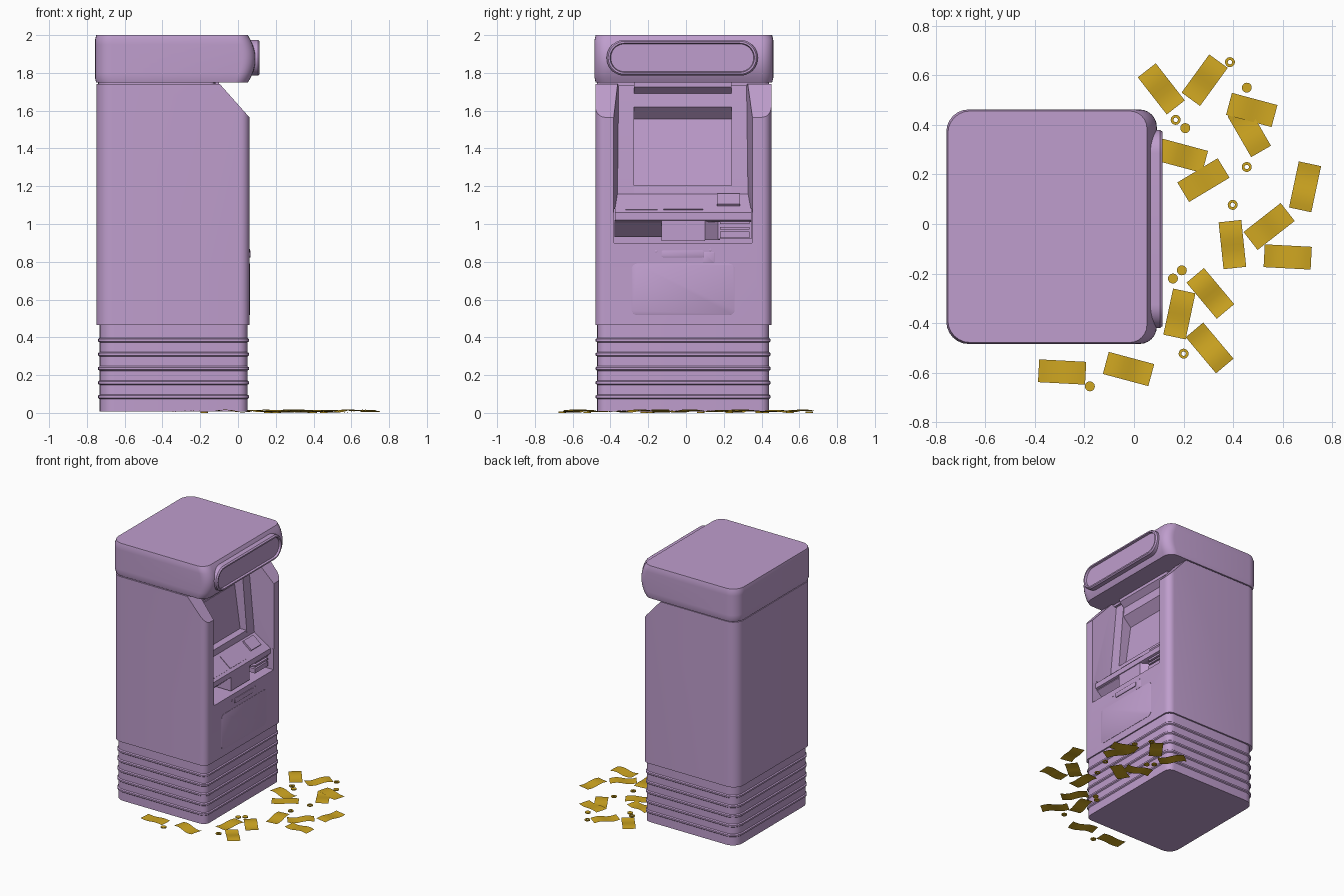
import bpy, bmesh, random
from math import sin, cos, pi, radians
from mathutils import Matrix

if "Cube" in bpy.data.objects:
    bpy.data.objects.remove(bpy.data.objects["Cube"])

random.seed(4)


def material(name, rgb):
    m = bpy.data.materials.new(name)
    m.diffuse_color = (*rgb, 1)
    m.use_nodes = True
    m.node_tree.nodes["Principled BSDF"].inputs["Base Color"].default_value = m.diffuse_color
    return m


PURPLE = material("purple", (0.52, 0.34, 0.61))
GOLD = material("gold", (0.62, 0.38, 0.015))


def smooth(ob, deg=35):
    ob.data.shade_smooth()
    ob.data.set_sharp_from_angle(angle=radians(deg))


def make(name, bm, mat=PURPLE):
    bmesh.ops.recalc_face_normals(bm, faces=bm.faces)
    me = bpy.data.meshes.new(name)
    bm.to_mesh(me)
    bm.free()
    me.materials.append(mat)
    ob = bpy.data.objects.new(name, me)
    bpy.context.collection.objects.link(ob)
    smooth(ob)
    return ob


def loft(name, rings, mat=PURPLE, closed=False):
    """Skin a list of equal-length rings; cap the ends or join them up."""
    bm = bmesh.new()
    vs = [[bm.verts.new(p) for p in r] for r in rings]
    n = len(vs[0])
    for a, b in list(zip(vs, vs[1:])) + ([(vs[-1], vs[0])] if closed else []):
        for i in range(n):
            bm.faces.new((a[i], a[(i + 1) % n], b[(i + 1) % n], b[i]))
    if not closed:
        bm.faces.new(vs[0])
        bm.faces.new(vs[-1])
    return make(name, bm, mat)


def rrect(u0, u1, v0, v1, ra, rb=None, n=6):
    """Rounded rectangle; ra rounds the u1 side, rb the u0 side."""
    rb = ra if rb is None else rb
    pts = []
    corners = ((u1 - ra, v1 - ra, ra), (u0 + rb, v1 - rb, rb),
               (u0 + rb, v0 + rb, rb), (u1 - ra, v0 + ra, ra))
    for k, (cu, cv, r) in enumerate(corners):
        for i in range(n + 1):
            a = (k + i / n) * pi / 2
            pts.append((cu + r * cos(a), cv + r * sin(a)))
    return pts


def plan(z, x0, x1, y0, y1, rf, rb):
    return [(x, y, z) for x, y in rrect(x0, x1, y0, y1, rf, rb)]


def face(x, y0, y1, z0, z1, r, n=6):
    return [(x, y, z) for y, z in rrect(y0, y1, z0, z1, r, n=n)]


def prism(name, prof, y0, y1):
    """Extrude an x,z profile sideways."""
    return loft(name, [[(x, y, z) for x, z in prof] for y in (y0, y1)])


def box(name, x0, x1, y0, y1, z0, z1):
    return prism(name, [(x0, z0), (x1, z0), (x1, z1), (x0, z1)], y0, y1)


def quad(x, y0, y1, z0, z1):
    return [(x, y0, z0), (x, y1, z0), (x, y1, z1), (x, y0, z1)]


def cut(ob, cutters):
    for c in cutters:
        c.hide_render = True
        m = ob.modifiers.new("cut", 'BOOLEAN')
        m.operation, m.solver, m.object = 'DIFFERENCE', 'EXACT', c
        bpy.context.view_layer.objects.active = ob
        bpy.ops.object.modifier_apply(modifier=m.name)
        bpy.data.objects.remove(c)
    smooth(ob)


# ribbed base
rings = []


def base_ring(z, o):
    rings.append(plan(z, -0.733 - o, 0.05 + o, -0.47 - o, 0.44 + o, 0.05 + o, 0.08 + o))


base_ring(0.008, 0)
for z in (0.085, 0.16, 0.235, 0.31, 0.385):
    for dz, o in ((-0.012, 0), (-0.006, 0.008), (0.006, 0.008), (0.012, 0)):
        base_ring(z + dz, o)
base_ring(0.47, 0)
loft("ribbed_base", rings)

# cabinet with recess and sloped cheeks
body = loft("cabinet", [plan(z, -0.75, 0.06, -0.48, 0.452, 0.05, 0.085) for z in (0.465, 1.742)])
cut(body, [
    loft("upper_cutter", [quad(-0.30, -0.335, 0.295, 1.06, 1.8), quad(0.10, -0.388, 0.358, 1.06, 1.8)]),
    box("lower_cutter", -0.15, 0.2, -0.38, 0.35, 0.90, 1.08),
    prism("slope_cutter", [(0.08, 1.5425), (0.08, 1.7675), (-0.12, 1.7675)], -0.6, 0.6)])

# head with bulged front, and neck joint
rings = []
for i in range(11):
    t = i / 5 - 1
    e = 0.006 if abs(t) == 1 else 0
    front = 0.052 + 0.04 * (1 - t * t)
    rings.append(plan(1.874 + 0.126 * t, -0.757 + e, front, -0.484 + e, 0.462 - e, 0.07, 0.09))
loft("head", rings)
loft("neck", [plan(z, -0.74, -0.12, -0.47, 0.44, 0.03, 0.08) for z in (1.73, 1.76)])

# stadium-shaped sign surround with sunken face
rings = []
for x, o in ((0.04, 0), (0.105, 0), (0.115, 0.008), (0.115, 0.018), (0.100, 0.022)):
    rings.append(face(x, -0.42 + o, 0.38 - o, 1.785 + o, 1.975 - o, 0.094 - o, 10))
loft("sign_frame", rings)

# recess fascia: side flanks, hooded screen bay
for side, y0, y1 in (("left", -0.365, -0.275), ("right", 0.24, 0.33)):
    prism("fascia_" + side, [(-0.31, 1.1), (-0.09, 1.1), (-0.09, 1.16), (-0.14, 1.755), (-0.31, 1.755)], y0, y1)
prism("screen_bay", [(-0.31, 1.1), (-0.09, 1.1), (-0.09, 1.16), (-0.095, 1.205), (-0.15, 1.205),
                     (-0.20, 1.555), (-0.135, 1.62), (-0.14, 1.69), (-0.10, 1.725), (-0.10, 1.755),
                     (-0.31, 1.755)], -0.275, 0.24)
prism("screen", [(-0.17, 1.215), (-0.147, 1.215), (-0.193, 1.54), (-0.22, 1.54)], -0.26, 0.23)

# sloped control shelf with plates and card reader
prism("shelf", [(-0.31, 1.16), (-0.09, 1.16), (0.035, 1.06), (0.035, 1.02), (0.01, 1.01), (-0.31, 1.01)],
      -0.376, 0.346)


def shelf_plate(name, y0, y1, a, b, h):
    pts = []
    for t, k in ((a, -0.01), (b, -0.01), (b, h), (a, h)):
        pts.append((-0.09 + 0.125 * t + 0.625 * k, 1.16 - 0.1 * t + 0.78 * k))
    prism(name, pts, y0, y1)


shelf_plate("keypad_plate", -0.12, 0.09, 0.15, 0.85, 0.004)
shelf_plate("left_plate", -0.32, -0.15, 0.15, 0.85, 0.003)
shelf_plate("card_reader", 0.165, 0.285, 0.1, 0.65, 0.014)

# dispensers under the shelf
prism("left_bin", [(0.02, 1.02), (0.02, 1.008), (-0.07, 0.93), (-0.16, 0.93), (-0.16, 1.02)], -0.378, -0.13)
box("middle_dispenser", -0.16, 0.03, -0.13, 0.10, 0.91, 1.035)
loft("dispenser_cheek", [[(-0.16, 0.10, z), (0.03, 0.10, z), (-0.04, 0.18, z), (-0.16, 0.18, z)]
                         for z in (0.915, 1.03)])
box("slot_back", -0.16, -0.03, 0.17, 0.346, 0.92, 1.03)
for i, (z0, z1) in enumerate(((0.925, 0.96), (0.972, 0.985), (1.0, 1.025))):
    box(f"slot_bar_{i + 1}", -0.06, 0.02, 0.18, 0.335, z0, z1)

# service door, handle, latch and screws
for name, y0, y1, z0, z1, r, h in (
        ("service_door", -0.288, 0.258, 0.518, 0.79, 0.03, 0.003),
        ("door_handle", -0.13, 0.095, 0.823, 0.86, 0.012, 0.006),
        ("door_latch", 0.09, 0.15, 0.793, 0.852, 0.004, 0.002),
        ("screw_left", -0.165, -0.151, 0.848, 0.862, 0.0065, 0.003),
        ("screw_right", 0.122, 0.136, 0.855, 0.869, 0.0065, 0.003)):
    e = 0.002
    loft(name, [face(0.05, y0, y1, z0, z1, r), face(0.06 + h - 0.001, y0, y1, z0, z1, r),
                face(0.06 + h, y0 + e, y1 - e, z0 + e, z1 - e, r - e)])

# scattered banknotes: x, y, heading
NOTES = ((0.11, 0.545, -52), (0.285, 0.58, 54), (0.475, 0.46, -15), (0.465, 0.375, -60),
         (0.195, 0.275, -15), (0.28, 0.177, 31), (0.69, 0.15, 78), (0.545, -0.01, 38),
         (0.397, -0.083, -84), (0.62, -0.133, -3), (0.308, -0.28, -50), (0.183, -0.363, 78),
         (0.305, -0.5, -50), (-0.29, -0.597, -3), (-0.022, -0.585, -15))
for i, (x, y, deg) in enumerate(NOTES):
    amp, phase = random.uniform(0.004, 0.008), random.choice((0, pi))
    bm = bmesh.new()
    cols = []
    for k in range(9):
        u = k / 8
        z = 0.010 + amp * sin(2 * pi * u + phase)
        cols.append([bm.verts.new((0.19 * (u - 0.5), v, z)) for v in (-0.046, 0.046)])
    for a, b in zip(cols, cols[1:]):
        bm.faces.new((a[0], b[0], b[1], a[1]))
    note = make(f"banknote_{i + 1}", bm, GOLD)
    note.matrix_world = Matrix.Translation((x, y, 0)) @ Matrix.Rotation(radians(deg), 4, 'Z')

# coins, solid and holed
SOLID = ((0.455, 0.55), (0.207, 0.387), (0.193, -0.187), (0.157, -0.22), (-0.178, -0.655))
HOLED = ((0.387, 0.653), (0.168, 0.42), (0.455, 0.23), (0.398, 0.077), (0.2, -0.523))


def circle(x, y, z, r, n=20):
    return [(x + r * cos(2 * pi * k / n), y + r * sin(2 * pi * k / n), z) for k in range(n)]


for i, (x, y) in enumerate(SOLID):
    loft(f"coin_{i + 1}", [circle(x, y, z, 0.02) for z in (0, 0.007)], GOLD)
for i, (x, y) in enumerate(HOLED):
    loft(f"holed_coin_{i + 1}", [circle(x, y, z, r) for z, r in
         ((0, 0.009), (0, 0.02), (0.007, 0.02), (0.007, 0.009))], GOLD, closed=True)
